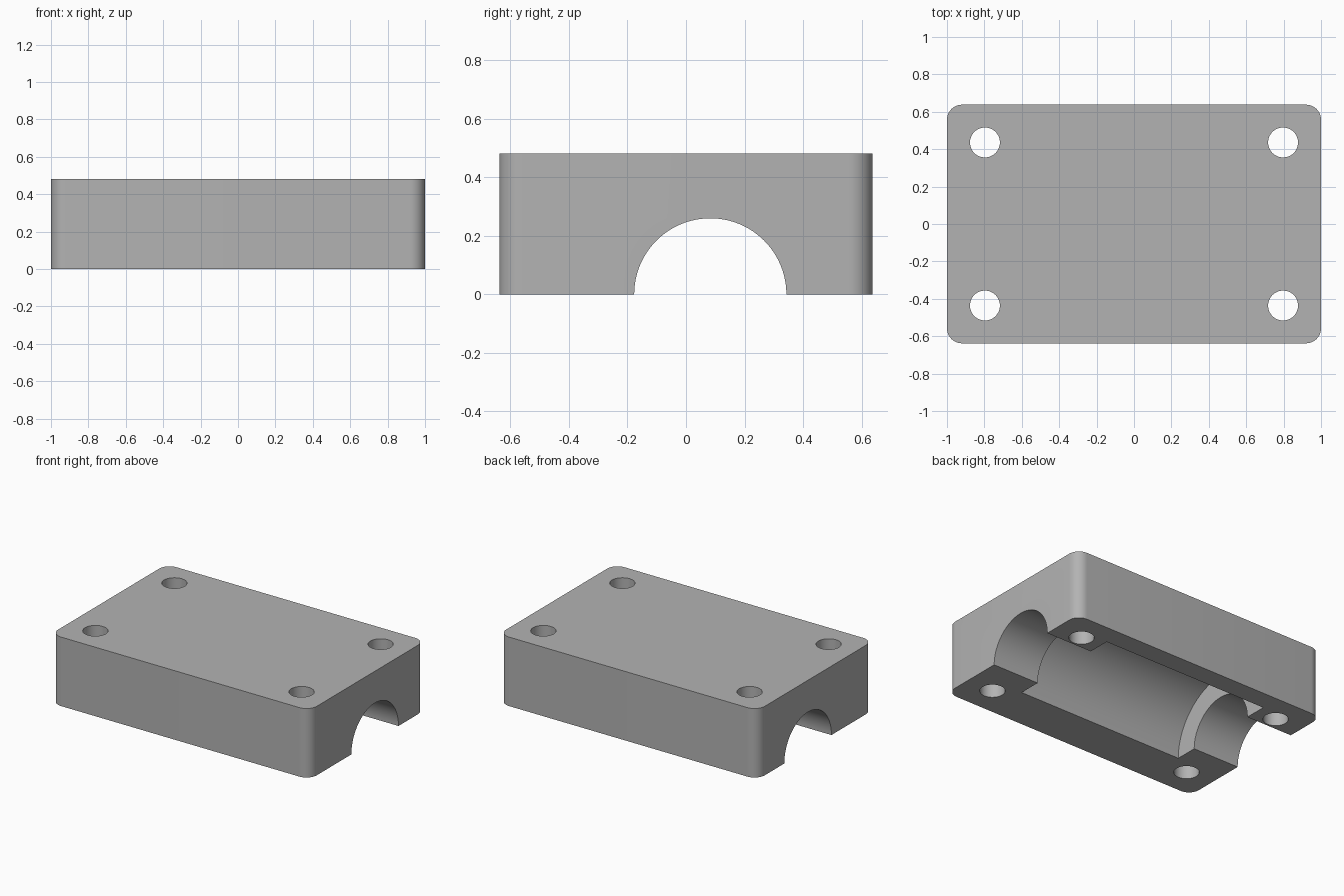
import bpy
import bmesh
from math import radians
from mathutils import Matrix

cube = bpy.data.objects.get("Cube")
if cube:
    bpy.data.objects.remove(cube, do_unlink=True)

LENGTH, WIDTH, HEIGHT = 2.0, 1.276, 0.482
CORNER = 0.08
HOLE_X, HOLE_Y, HOLE_R = 0.797, 0.436, 0.08
BORE_Y, BORE_R, CAVITY_R, CAVITY_LENGTH = 0.083, 0.26, 0.416, 1.286

grey = bpy.data.materials.new("plain grey")
grey.use_nodes = True
colour = (0.45, 0.45, 0.45, 1)
grey.diffuse_color = colour
grey.node_tree.nodes["Principled BSDF"].inputs["Base Color"].default_value = colour


def make_object(name, bm):
    mesh = bpy.data.meshes.new(name)
    bm.to_mesh(mesh)
    bm.free()
    mesh.materials.append(grey)
    obj = bpy.data.objects.new(name, mesh)
    bpy.context.collection.objects.link(obj)
    return obj


def cylinder(name, radius, depth, location, lengthwise=False, sides=48):
    bm = bmesh.new()
    matrix = Matrix.Translation(location)
    if lengthwise:
        matrix = matrix @ Matrix.Rotation(radians(90), 4, "Y")
    bmesh.ops.create_cone(bm, cap_ends=True, segments=sides, radius1=radius,
                          radius2=radius, depth=depth, matrix=matrix)
    return make_object(name, bm)


# Block with rounded vertical corners
bm = bmesh.new()
bmesh.ops.create_cube(bm, size=1, matrix=Matrix.Translation((0, 0, HEIGHT / 2))
                      @ Matrix.Diagonal((LENGTH, WIDTH, HEIGHT, 1)))
upright = [e for e in bm.edges if abs(e.verts[0].co.z - e.verts[1].co.z) > 0.1]
bmesh.ops.bevel(bm, geom=upright, offset=CORNER, segments=10, profile=0.5,
                affect="EDGES")
block = make_object("housing_half", bm)

# Shaft bore, wider bearing cavity and four bolt holes
cutters = [
    cylinder("shaft_bore_cutter", BORE_R, LENGTH + 0.4, (0, BORE_Y, 0), True, 96),
    cylinder("cavity_cutter", CAVITY_R, CAVITY_LENGTH, (0, BORE_Y, 0), True, 96),
]
for x in (-HOLE_X, HOLE_X):
    for y in (-HOLE_Y, HOLE_Y):
        cutters.append(cylinder("bolt_hole_cutter", HOLE_R, HEIGHT * 2,
                                (x, y, HEIGHT / 2)))

bpy.ops.object.select_all(action="DESELECT")
block.select_set(True)
bpy.context.view_layer.objects.active = block
for cutter in cutters:
    cut = block.modifiers.new(cutter.name, "BOOLEAN")
    cut.operation = "DIFFERENCE"
    cut.solver = "EXACT"
    cut.object = cutter
    bpy.ops.object.modifier_apply(modifier=cut.name)
    bpy.data.objects.remove(cutter, do_unlink=True)

bpy.ops.object.shade_smooth_by_angle(angle=radians(30))
